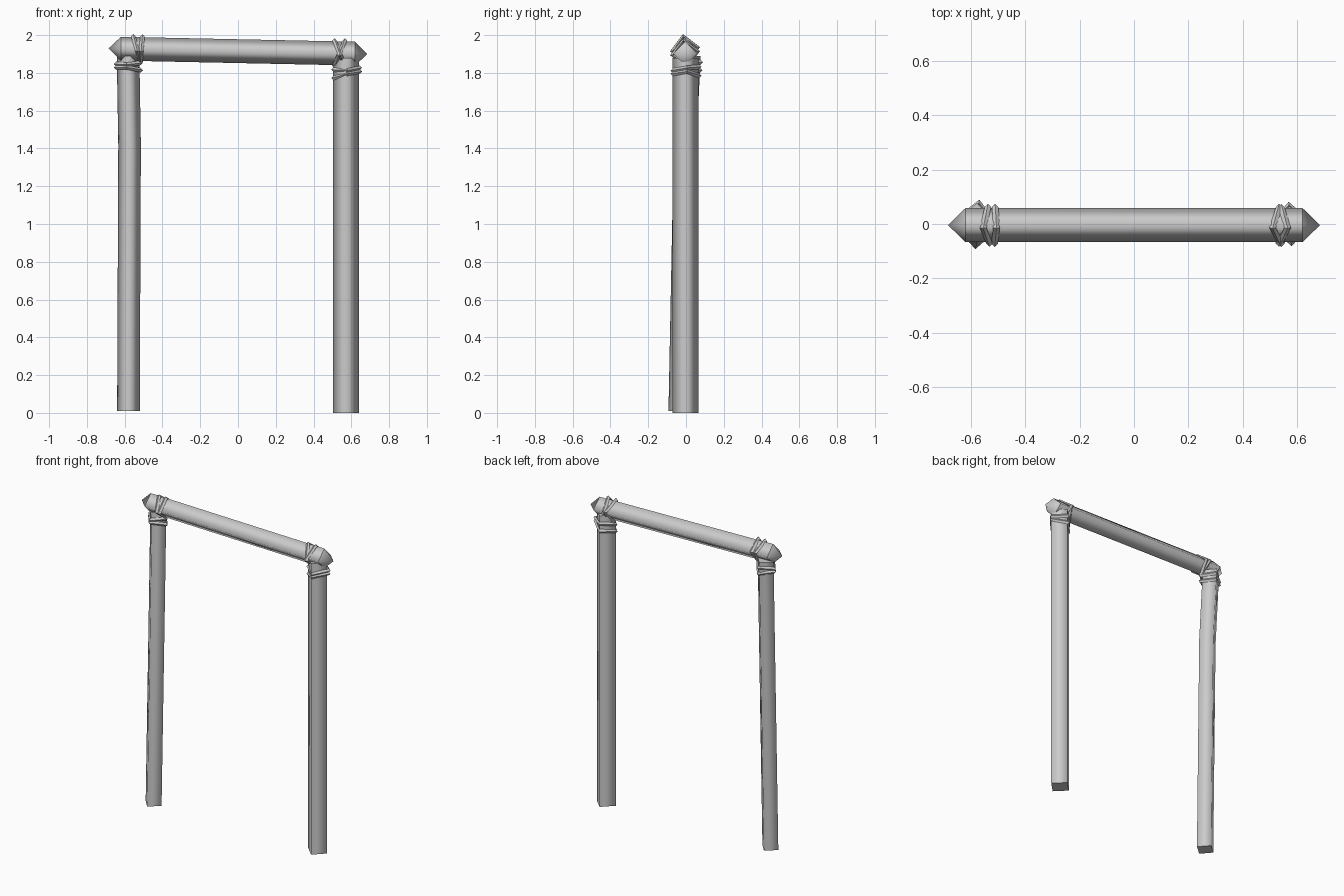
import bpy, bmesh
from math import cos, sin, pi, radians
from mathutils import Vector

cube = bpy.data.objects.get("Cube")
if cube:
    bpy.data.objects.remove(cube)

wood = bpy.data.materials.new("grey wood")
wood.use_nodes = True
GREY = (0.6, 0.6, 0.6, 1)
wood.diffuse_color = GREY
wood.node_tree.nodes["Principled BSDF"].inputs["Base Color"].default_value = GREY

X, Y, Z = Vector((1, 0, 0)), Vector((0, 1, 0)), Vector((0, 0, 1))


def finish(bm, name, smooth_long_edges):
    """Smooth around the bar, with sharp rims at caps and tips."""
    bmesh.ops.recalc_face_normals(bm, faces=bm.faces)
    for f in bm.faces:
        f.smooth = smooth_long_edges
    mesh = bpy.data.meshes.new(name)
    bm.to_mesh(mesh)
    bm.free()
    mesh.materials.append(wood)
    obj = bpy.data.objects.new(name, mesh)
    bpy.context.collection.objects.link(obj)


def bar(name, centres, radius, u, v, tips=None, turn=0):
    """Four-sided pole swept through centres, ending in flat caps or points."""
    bm = bmesh.new()
    rings = []
    for c in centres:
        angles = [i * pi / 2 + radians(turn) for i in range(4)]
        rings.append([bm.verts.new(Vector(c) + radius * (u * cos(a) + v * sin(a))) for a in angles])
    for a, b in zip(rings, rings[1:]):
        for i in range(4):
            j = (i + 1) % 4
            bm.faces.new((a[i], a[j], b[j], b[i]))
    for k, ring in enumerate((rings[0], rings[-1])):
        if tips:
            point = bm.verts.new(tips[k])
            for i in range(4):
                bm.faces.new((ring[i], ring[(i + 1) % 4], point))
        else:
            bm.faces.new(ring)
        for i in range(4):
            bm.edges.get((ring[i], ring[(i + 1) % 4])).smooth = False
    finish(bm, name, True)


def rope(name, centre, radius, u, v, axis, lean_u=0, lean_v=0, turn=0, thick=0.012):
    """Square loop of cord around a pole, leaning along the pole's axis."""
    bm = bmesh.new()
    loops = []
    for i in range(4):
        a = i * pi / 2 + radians(turn)
        out = u * cos(a) + v * sin(a)
        mid = Vector(centre) + out * radius + axis * (lean_u * cos(a) + lean_v * sin(a))
        loops.append([bm.verts.new(mid + d) for d in
                      (out * thick, axis * thick, -out * thick, -axis * thick)])
    for i in range(4):
        a, b = loops[i], loops[(i + 1) % 4]
        for k in range(4):
            m = (k + 1) % 4
            bm.faces.new((a[k], a[m], b[m], b[k]))
    finish(bm, name, False)


# Poles
bar("right_post", [(0.572, -0.003, 0), (0.572, -0.003, 1.88)], 0.068, X, Y)
bar("left_post", [(-0.58, -0.033, 0.01), (-0.574, -0.005, 1.42), (-0.582, 0.018, 1.89)],
    0.06, X, Y, turn=-4)
bar("crossbeam", [(-0.62, -0.004, 1.928), (0.62, -0.004, 1.902)], 0.063, Y, Z,
    tips=[(-0.685, -0.004, 1.93), (0.685, -0.004, 1.90)])

# Cords around the posts
rope("right_post_upper_cord", (0.575, 0, 1.822), 0.07, X, Y, Z, 0.004, 0.01, 4)
rope("right_post_lower_cord", (0.575, 0, 1.79), 0.07, X, Y, Z, 0.018, -0.004, 4)
rope("left_post_upper_cord", (-0.58, 0.012, 1.85), 0.066, X, Y, Z, 0.004, 0.006, -8)
rope("left_post_lower_cord", (-0.58, 0.01, 1.822), 0.066, X, Y, Z, -0.008, -0.006, -8)

# Cords around the beam
rope("beam_left_straight_cord", (-0.512, -0.005, 1.925), 0.068, Y, Z, X, 0, 0.006, 8)
rope("beam_left_slanted_cord", (-0.535, -0.005, 1.926), 0.068, Y, Z, X, 0, -0.02, 8)
rope("beam_right_cord_a", (0.538, -0.005, 1.904), 0.068, Y, Z, X, 0, 0.028, 8)
rope("beam_right_cord_b", (0.538, -0.005, 1.904), 0.068, Y, Z, X, 0, -0.028, 8)
